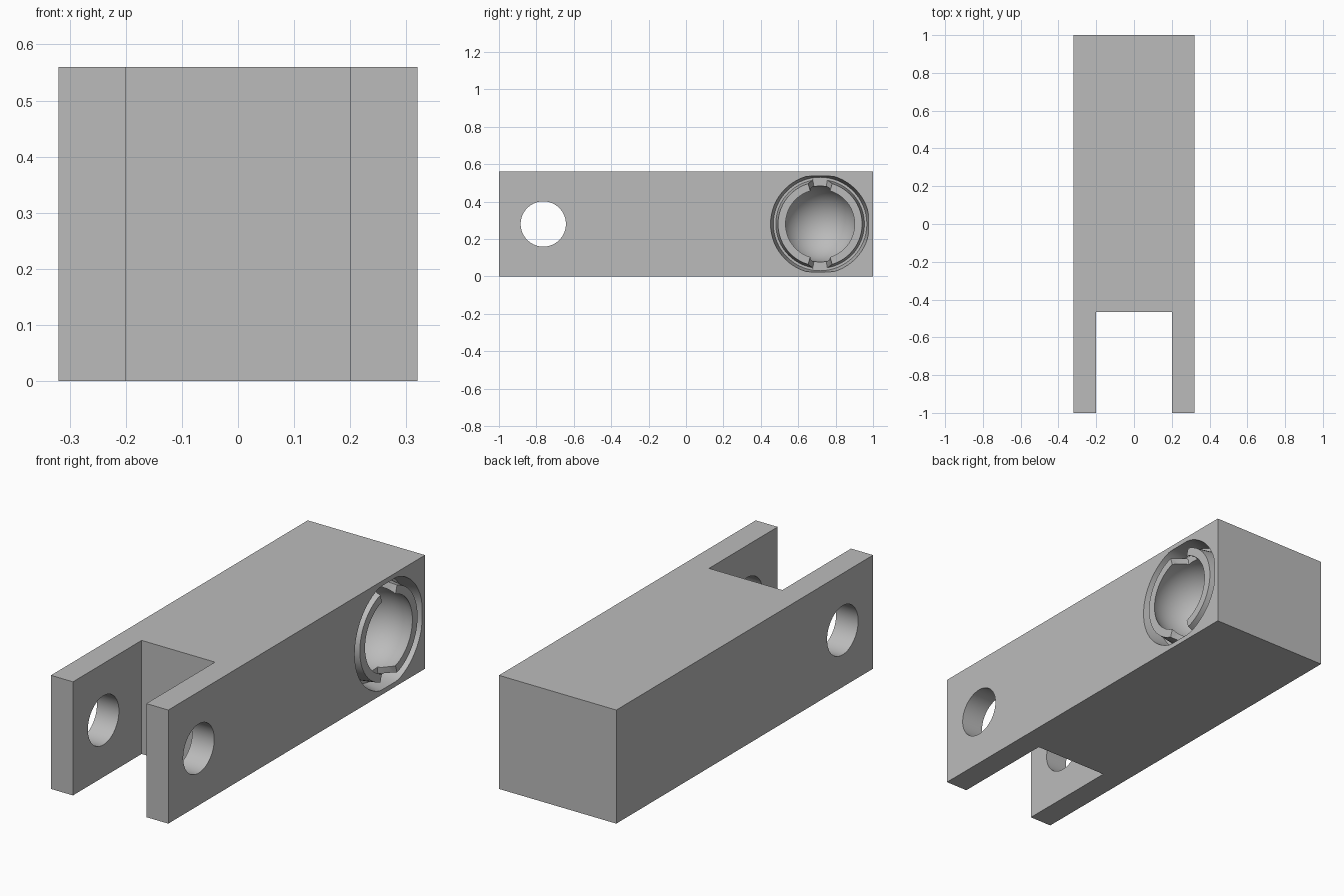
import bpy, bmesh, math
from mathutils import Matrix

cube = bpy.data.objects.get("Cube")
if cube:
    bpy.data.objects.remove(cube, do_unlink=True)

HALF_W, HEIGHT = 0.32, 0.56
MID = HEIGHT / 2
SOCKET_Y = 0.717
FLOOR = HALF_W - 0.085          # depth of the clip groove and notches

grey = bpy.data.materials.new("plain grey")
grey.use_nodes = True
colour = (0.5, 0.5, 0.5, 1)
grey.diffuse_color = colour
grey.node_tree.nodes["Principled BSDF"].inputs["Base Color"].default_value = colour


def finish(name, bm):
    bmesh.ops.recalc_face_normals(bm, faces=bm.faces)
    mesh = bpy.data.meshes.new(name)
    bm.to_mesh(mesh)
    bm.free()
    obj = bpy.data.objects.new(name, mesh)
    mesh.materials.append(grey)
    bpy.context.collection.objects.link(obj)
    return obj


def box(name, lo, hi):
    bm = bmesh.new()
    size = [b - a for a, b in zip(lo, hi)]
    centre = [(a + b) / 2 for a, b in zip(lo, hi)]
    bmesh.ops.create_cube(bm, size=1, matrix=Matrix.Translation(centre) @ Matrix.Diagonal((*size, 1)))
    return finish(name, bm)


def along_x(x, y):
    return Matrix.Translation((x, y, MID)) @ Matrix.Rotation(math.pi / 2, 4, 'Y')


def groove_cutter():
    # tapered ring, trimmed flat where it nears the block edges
    profile = [(0.2675, HALF_W + 0.02), (0.265, HALF_W), (0.250, FLOOR),
               (0.237, FLOOR), (0.225, HALF_W), (0.222, HALF_W + 0.02)]
    n = 64
    bm = bmesh.new()
    rings = []
    for i in range(n):
        a = math.tau * i / n
        ring = []
        for r, x in profile:
            y = min(r * math.cos(a), 0.258)
            z = max(-0.256, min(0.256, r * math.sin(a)))
            ring.append(bm.verts.new((x, SOCKET_Y + y, MID + z)))
        rings.append(ring)
    for i in range(n):
        a, b = rings[i], rings[(i + 1) % n]
        for j in range(len(profile)):
            k = (j + 1) % len(profile)
            bm.faces.new((a[j], a[k], b[k], b[j]))
    return finish("groove_cutter", bm)


def notch_cutter(side):
    # radial wedge, wider at the mouth than at the floor
    bm = bmesh.new()
    for x, slope in ((HALF_W + 0.01, 0.31), (FLOOR - 0.001, 0.165)):
        for r in (0.14, 0.243):
            for s in (-1, 1):
                bm.verts.new((x, SOCKET_Y + s * slope * r, MID + side * r))
    bmesh.ops.convex_hull(bm, input=bm.verts)
    return finish("notch_cutter", bm)


# main block
block = box("clevis_link_body", (-HALF_W, -1, 0), (HALF_W, 1, HEIGHT))

# fork slot
cutters = [box("slot_cutter", (-0.2, -1.1, -0.1), (0.2, -0.465, HEIGHT + 0.1))]

# pin holes through both fork arms
bm = bmesh.new()
bmesh.ops.create_cone(bm, cap_ends=True, segments=64, radius1=0.121, radius2=0.121,
                      depth=1, matrix=along_x(0, -0.763))
cutters.append(finish("pin_hole_cutter", bm))

# ball socket with its clip ring and two notches
cutters.append(groove_cutter())
bm = bmesh.new()
bmesh.ops.create_uvsphere(bm, u_segments=64, v_segments=32, radius=0.203,
                          matrix=along_x(HALF_W - 0.084, SOCKET_Y))
cutters.append(finish("ball_cutter", bm))
cutters += [notch_cutter(1), notch_cutter(-1)]

bpy.ops.object.select_all(action='DESELECT')
block.select_set(True)
bpy.context.view_layer.objects.active = block
for cutter in cutters:
    mod = block.modifiers.new("cut", 'BOOLEAN')
    mod.operation = 'DIFFERENCE'
    mod.solver = 'EXACT'
    mod.object = cutter
    bpy.ops.object.modifier_apply(modifier=mod.name)
    bpy.data.objects.remove(cutter, do_unlink=True)

bpy.ops.object.shade_smooth_by_angle(angle=math.radians(30))
